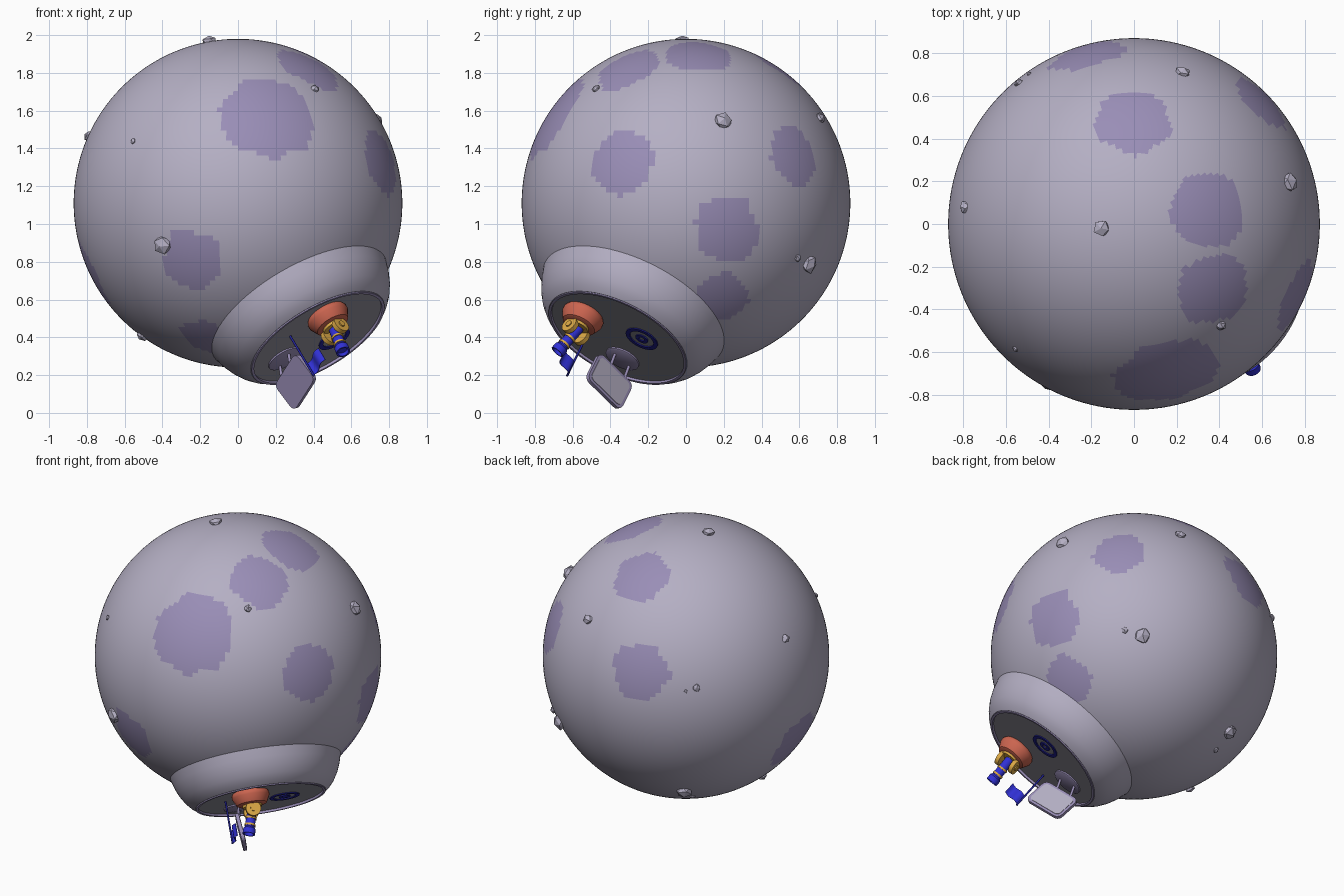
import bpy, bmesh, math, random
from mathutils import Vector as V, Matrix

if "Cube" in bpy.data.objects:
    bpy.data.objects.remove(bpy.data.objects["Cube"])

random.seed(4)
C = V((0, 0, 1.11))                        # planet centre
R = 0.87
N = V((0.467, -0.40, -0.789)).normalized() # axis of the base plateau
FLOOR = 0.895


def mat(name, rgb):
    m = bpy.data.materials.new(name)
    m.diffuse_color = (*rgb, 1)
    m.use_nodes = True
    m.node_tree.nodes["Principled BSDF"].inputs["Base Color"].default_value = m.diffuse_color
    return m


GREY = mat("planet grey", (0.46, 0.43, 0.55))
PURPLE = mat("dusty purple", (0.32, 0.27, 0.47))
DARK = mat("dark floor grey", (0.28, 0.27, 0.32))
RED = mat("brick red", (0.60, 0.13, 0.08))
GOLD = mat("gold", (0.70, 0.39, 0.06))
BLUE = mat("bright blue", (0.03, 0.03, 0.66))
NAVY = mat("navy blue", (0.015, 0.015, 0.30))


def finish(name, bm, mats, smooth=35):
    me = bpy.data.meshes.new(name)
    bmesh.ops.recalc_face_normals(bm, faces=bm.faces)
    bm.to_mesh(me)
    bm.free()
    ob = bpy.data.objects.new(name, me)
    bpy.context.collection.objects.link(ob)
    for m in mats:
        me.materials.append(m)
    if smooth:
        bpy.ops.object.select_all(action='DESELECT')
        ob.select_set(True)
        bpy.context.view_layer.objects.active = ob
        bpy.ops.object.shade_smooth_by_angle(angle=math.radians(smooth))
    return ob


def lathe(name, origin, axis, profile, m, seg=32):
    """Spin (radius, height) points round an axis."""
    rot = axis.to_track_quat('Z', 'Y')
    bm = bmesh.new()
    rings = []
    for r, h in profile:
        if r == 0:
            rings.append([bm.verts.new(origin + rot @ V((0, 0, h)))] * seg)
        else:
            rings.append([bm.verts.new(origin + rot @ V((
                r * math.cos(i * math.tau / seg), r * math.sin(i * math.tau / seg), h)))
                for i in range(seg)])
    for a, b in zip(rings, rings[1:]):
        for i in range(seg):
            j = (i + 1) % seg
            vs = list(dict.fromkeys([a[i], a[j], b[j], b[i]]))
            if len(vs) > 2:
                bm.faces.new(vs)
    return finish(name, bm, [m])


def rod(name, a, b, r, m, seg=16):
    h = (b - a).length
    return lathe(name, a, (b - a).normalized(), [(0, 0), (r, 0), (r, h), (0, h)], m, seg)


def slab(name, centre, x, y, size, m, bevel):
    """Box along axes x, y with rounded outline corners."""
    x = x.normalized()
    z = x.cross(y).normalized()
    y = z.cross(x)
    bm = bmesh.new()
    bmesh.ops.create_cube(bm, size=1)
    bmesh.ops.scale(bm, vec=size, verts=bm.verts)
    edges = [e for e in bm.edges if abs(e.verts[0].co.z - e.verts[1].co.z) > size[2] / 2]
    bmesh.ops.bevel(bm, geom=edges, offset=bevel, segments=5, profile=0.5, affect='EDGES')
    bm.transform(Matrix.Translation(centre) @ Matrix((x, y, z)).transposed().to_4x4())
    return finish(name, bm, [m])


def on_floor(*p):
    d = V(p) - C
    return V(p) + N * (FLOOR - d.dot(N))


# planet: patches are faces near each patch direction
PATCHES = [((.17, -.70, .45), .25), ((.38, -.31, .72), .18), ((.35, .06, .79), .18),
           ((0, .48, .726), .175), ((-.22, .80, .26), .175), ((.60, .57, .26), .165),
           ((.766, -.35, .22), .175), ((.83, .22, -.14), .175), ((.68, .18, -.51), .15),
           ((-.25, -.777, -.30), .165), ((-.17, -.47, -.71), .14), ((-.78, -.04, -.38), .20)]
bm = bmesh.new()
bmesh.ops.create_uvsphere(bm, u_segments=160, v_segments=96, radius=R)
for f in bm.faces:
    c = f.calc_center_median()
    wob = 1 + 0.05 * (math.sin(31 * c.x + 9 * c.z) + math.sin(27 * c.y - 22 * c.z))
    for p, r in PATCHES:
        if (c - V(p).normalized() * R).length < r * wob:
            f.material_index = 1
bm.transform(Matrix.Translation(C))
finish("planet", bm, [GREY, PURPLE])

# surface rocks
ROCKS = [(-.15, -.02, .86, .042), (.41, -.48, .61, .026), (-.56, -.59, .33, .018),
         (-.40, -.74, -.22, .055), (-.51, -.08, -.70, .034), (.74, .20, .44, .052),
         (-.80, .08, .36, .03), (-.54, .66, .18, .027), (-.49, .70, .16, .014),
         (.23, .71, .45, .036), (.48, .65, -.32, .055), (.57, .59, -.29, .022),
         (-.336, .50, -.63, .05), (-.32, .386, -.70, .02)]
for i, (x, y, z, r) in enumerate(ROCKS):
    d = V((x, y, z)).normalized()
    bm = bmesh.new()
    bmesh.ops.create_icosphere(bm, subdivisions=1, radius=r)
    for v in bm.verts:
        v.co *= random.uniform(0.82, 1.12)
        v.co.z *= 0.8
    bm.transform(Matrix.Translation(C + d * R) @ d.to_track_quat('Z', 'Y').to_matrix().to_4x4())
    finish(f"rock_{i + 1}", bm, [GREY], smooth=0)

# plateau collar, rim and floor
lathe("plateau_collar", C, N, [(.535, .66), (.522, .70), (.508, .75), (.487, .80), (.46, .845),
                               (.43, .88), (.40, .902), (.385, .902), (.385, .88)], GREY, 96)
lathe("plateau_rim", C, N, [(.398, .895), (.398, .909), (.383, .909), (.383, .89)], PURPLE, 96)
lathe("plateau_floor", C, N, [(0, FLOOR), (.388, FLOOR)], DARK, 96)

# landing ring marking
pad = on_floor(.505, -.23, .40)
for name, r0, r1 in (("outer", .068, .092), ("inner", .016, .036)):
    lathe(f"landing_ring_{name}", pad, N,
          [(r0, 0), (r0, .006), (r1, .006), (r1, 0)], NAVY, 32)

# telescope pedestal
foot = on_floor(.48, -.55, .50)
lathe("telescope_pedestal", foot, N,
      [(.108, 0), (.115, .012), (.115, .03), (.092, .075), (.08, .08), (0, .08)], RED)

# telescope fork: two round cheeks with arms down to the pedestal
pivot = V((.513, -.583, .432))
side = V((.6, -.6, .53))
side = (side - N * side.dot(N)).normalized()
rod("telescope_turntable", foot + N * .07, foot + N * .095, .06, GOLD, 24)
for s, name in ((1, "outer"), (-1, "inner")):
    c = pivot + side * s * .052
    rod(f"fork_cheek_{name}", c - side * .013, c + side * .013, .046, GOLD, 24)
    rod(f"fork_bolt_{name}", c, c + side * s * .019, .018, GOLD, 16)
    slab(f"fork_arm_{name}", c - N * .03, N, side, (.07, .024, .06), GOLD, .004)

# telescope tube with flared ends and gold bands
tip = V((.557, -.682, .322))
aim = (tip - pivot).normalized()
L = (tip - pivot).length
lathe("telescope_tube", pivot, aim,
      [(0, -.07), (.024, -.07), (.028, -.06), (.030, L - .045), (.038, L - .035),
       (.038, L), (.03, L), (.028, L - .02), (0, L - .02)], BLUE)
for i, h in enumerate((-.04, .045, .09)):
    rod(f"telescope_band_{i + 1}", pivot + aim * h, pivot + aim * (h + .012), .034, GOLD, 24)

# sign board on a round foot with two struts
w = V((-.106, .169, -.165)).normalized()
h = V((.111, -.09, -.095)).normalized()
board = V((.307, -.407, .165))
back = w.cross(h).normalized()
base = on_floor(.25, -.34, .28)
lathe("board_foot", base, N, [(.095, 0), (.095, .008), (.088, .012), (0, .012)], PURPLE)
slab("board_frame", board, w, h, (.27, .185, .022), PURPLE, .035)
slab("board_face", board - back * .011, w, h, (.238, .153, .006), GREY, .026)
for s, name in ((1, "left"), (-1, "right")):
    rod(f"board_strut_{name}", base + w * s * .055, board + w * s * .055 - h * .08, .008, PURPLE, 12)

# flag: pole plus a waving cloth
p0 = on_floor(.28, -.53, .40)
p1 = V((.402, -.63, .196))
rod("flag_pole", p0, p1, .006, NAVY, 12)
out = V((.06, -.035, .08)).normalized()
up = (p1 - p0).normalized()
wave = out.cross(up).normalized()
bm = bmesh.new()
rows = []
for i in range(9):
    t = i / 8
    c = p1 + out * .11 * t + wave * .014 * math.sin(t * math.tau)
    rows.append([bm.verts.new(c - up * k + wave * e)
                 for k, e in ((.004, .002), (.08, .002), (.08, -.002), (.004, -.002))])
for a, b in zip(rows, rows[1:]):
    for k in range(4):
        bm.faces.new([a[k], a[(k + 1) % 4], b[(k + 1) % 4], b[k]])
bm.faces.new(rows[0])
bm.faces.new(rows[-1])
finish("flag_cloth", bm, [BLUE])
